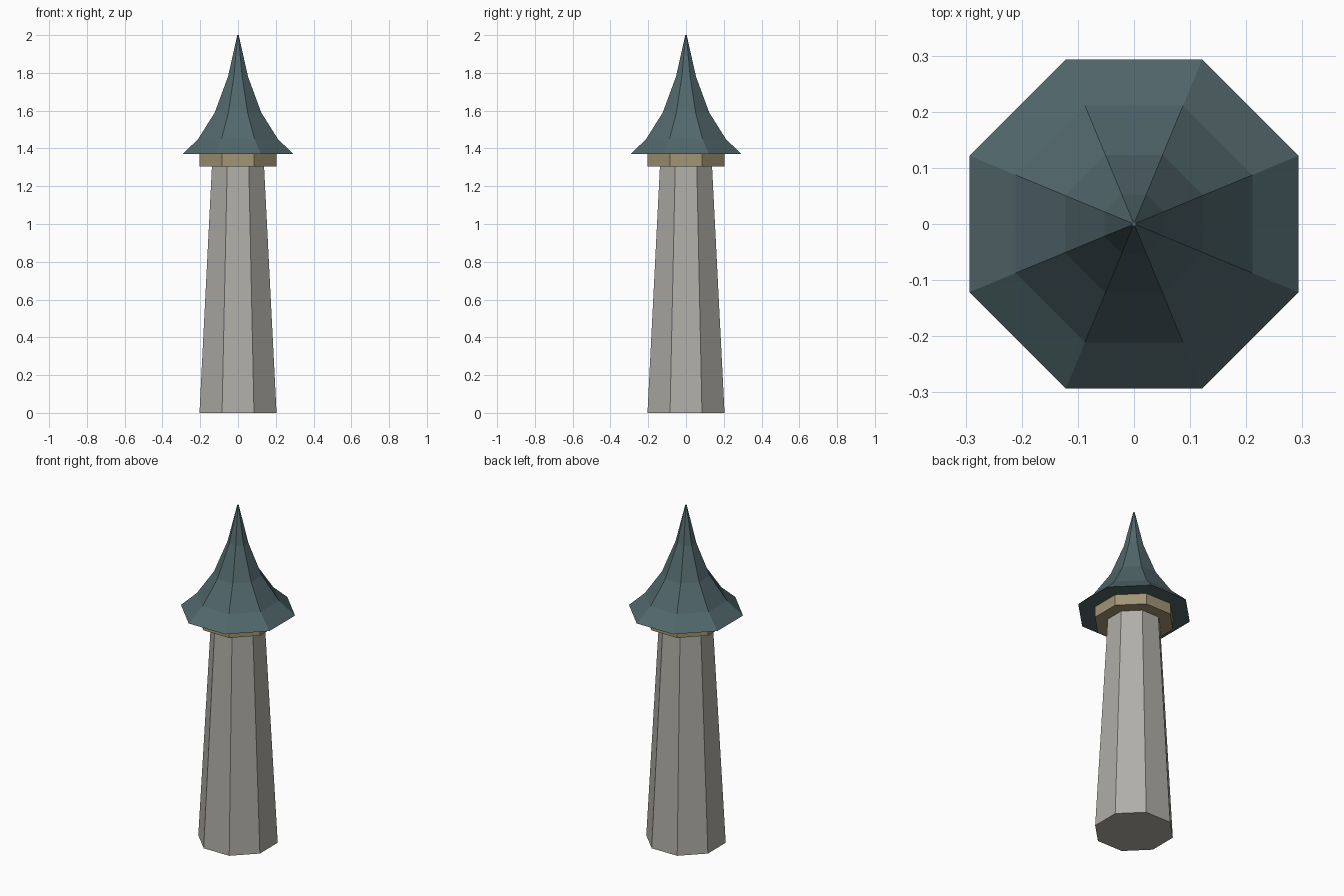
import bpy, bmesh, math

if "Cube" in bpy.data.objects:
    bpy.data.objects.remove(bpy.data.objects["Cube"])

SIDES = 8


def material(name, rgb):
    m = bpy.data.materials.new(name)
    m.diffuse_color = (*rgb, 1.0)
    m.use_nodes = True
    m.node_tree.nodes["Principled BSDF"].inputs["Base Color"].default_value = m.diffuse_color
    return m


def octagon_tower(name, profile, mat):
    """Closed eight-sided solid from (distance to flat side, height) pairs."""
    bm = bmesh.new()
    rings = []
    for flat, z in profile:
        r = flat / math.cos(math.pi / SIDES)
        rings.append([bm.verts.new((r * math.cos((i + 0.5) * math.tau / SIDES),
                                    r * math.sin((i + 0.5) * math.tau / SIDES), z))
                      for i in range(SIDES)])
    for low, high in zip(rings, rings[1:]):
        for i in range(SIDES):
            j = (i + 1) % SIDES
            bm.faces.new((low[i], low[j], high[j], high[i]))
    bm.faces.new(rings[0][::-1])
    bm.faces.new(rings[-1])
    mesh = bpy.data.meshes.new(name)
    bm.to_mesh(mesh)
    bm.free()
    mesh.materials.append(mat)
    obj = bpy.data.objects.new(name, mesh)
    bpy.context.collection.objects.link(obj)
    return obj


stone = material("grey stone", (0.43, 0.42, 0.385))
timber = material("tan timber", (0.36, 0.295, 0.18))
slate = material("blue grey slate", (0.083, 0.135, 0.148))

# Tapered shaft
octagon_tower("shaft", [(0.204, 0.0), (0.138, 1.305)], stone)

# Collar under the eaves
octagon_tower("collar", [(0.205, 1.305), (0.205, 1.37)], timber)

# Flared spire roof
octagon_tower("roof", [(0.293, 1.37), (0.211, 1.45), (0.123, 1.59),
                       (0.053, 1.78), (0.004, 2.0)], slate)
